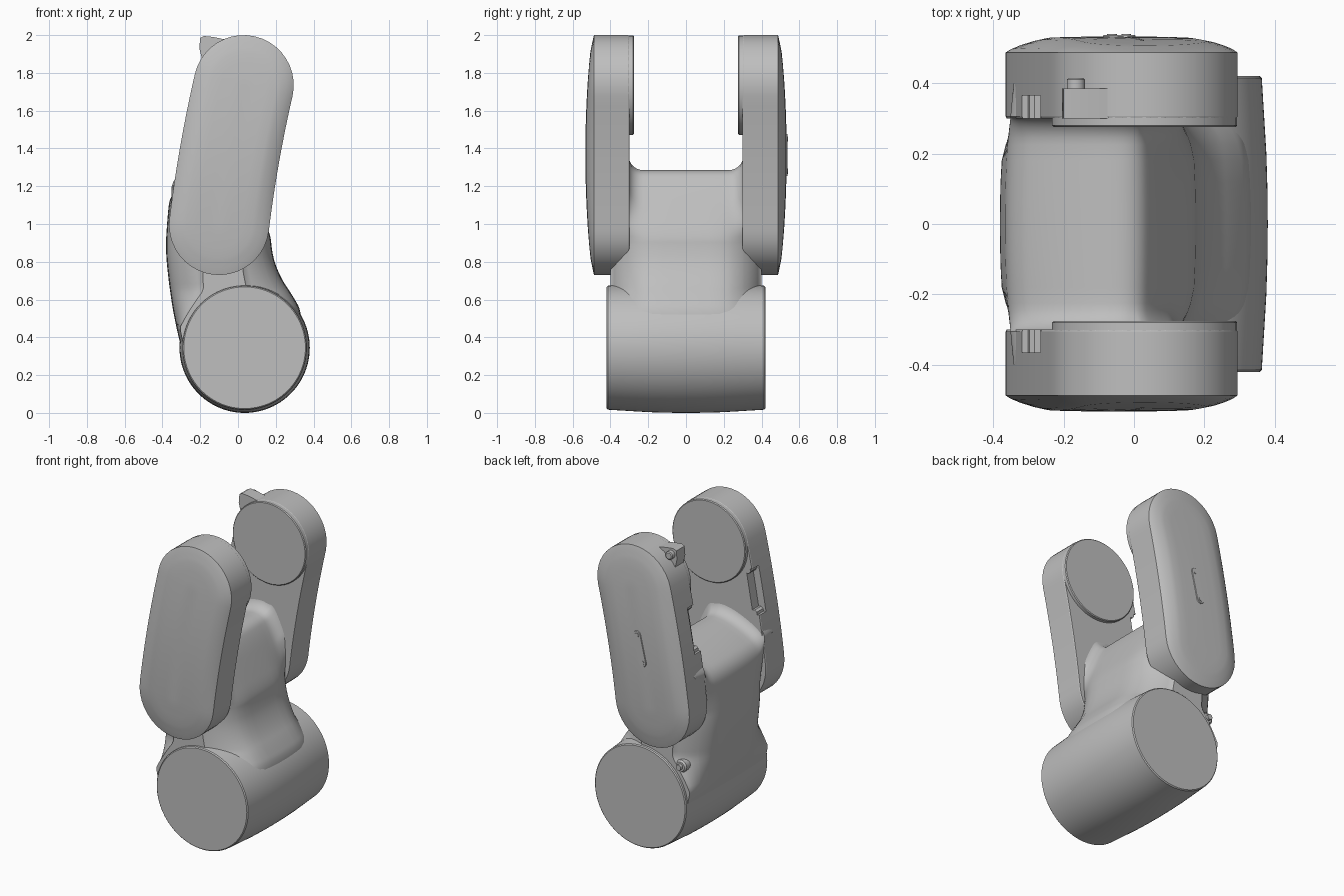
import bpy, bmesh
from math import sin, cos, pi, sqrt, atan2
from mathutils import Vector, Matrix

if "Cube" in bpy.data.objects:
    bpy.data.objects.remove(bpy.data.objects["Cube"], do_unlink=True)

GREY = (0.52, 0.52, 0.52, 1)
mat = bpy.data.materials.new("plain_grey")
mat.use_nodes = True
mat.diffuse_color = GREY
mat.node_tree.nodes["Principled BSDF"].inputs["Base Color"].default_value = GREY


def clamp(v, top=1):
    return min(max(v, 0), top)


def finish(name, bm):
    """Turn a bmesh into a linked grey object."""
    bmesh.ops.recalc_face_normals(bm, faces=bm.faces[:])
    me = bpy.data.meshes.new(name)
    bm.to_mesh(me)
    bm.free()
    me.materials.append(mat)
    ob = bpy.data.objects.new(name, me)
    bpy.context.collection.objects.link(ob)
    return ob


def smooth(ob, angle=0.5):
    bpy.ops.object.select_all(action='DESELECT')
    ob.select_set(True)
    bpy.context.view_layer.objects.active = ob
    bpy.ops.object.shade_smooth_by_angle(angle=angle)


def flat(y, ring):
    """Place an (x, z) outline at depth y."""
    return [(x, y, z) for x, z in ring]


def loft(name, rings):
    """Skin a list of closed 3D rings and cap both ends."""
    bm = bmesh.new()
    loops = [[bm.verts.new(p) for p in ring] for ring in rings]
    n = len(loops[0])
    for a, b in zip(loops, loops[1:]):
        for i in range(n):
            j = (i + 1) % n
            bm.faces.new((a[i], a[j], b[j], b[i]))
    bm.faces.new(loops[0])
    bm.faces.new(loops[-1])
    return finish(name, bm)


def turned(name, cx, cz, steps, n=72):
    """Round part along y from (y, radius) steps."""
    turns = [2 * pi * i / n for i in range(n)]
    smooth(loft(name, [[(cx + r * cos(t), y, cz + r * sin(t)) for t in turns]
                       for y, r in steps]))


def capsule(a, ctrl, b, r, n=14, m=20):
    """Outline at distance r around a gently bent spine."""
    a, ctrl, b = Vector(a), Vector(ctrl), Vector(b)
    right, left = [], []
    for i in range(n + 1):
        t = i / n
        p = a * (1 - t) ** 2 + ctrl * 2 * t * (1 - t) + b * t * t
        d = ((ctrl - a) * (1 - t) + (b - ctrl) * t).normalized()
        side = Vector((d.y, -d.x)) * r
        right.append(p + side)
        left.append(p - side)

    def arc(c, start):
        ang = atan2(start.y - c.y, start.x - c.x)
        return [c + Vector((cos(ang + pi * k / m), sin(ang + pi * k / m))) * r
                for k in range(1, m)]
    pts = right + arc(b, right[-1]) + left[::-1] + arc(a, left[0])
    return [(p.x, p.y) for p in pts]


def chaikin(pts, times=3):
    """Round a closed polygon by corner cutting."""
    for _ in range(times):
        out = []
        for p, q in zip(pts, pts[1:] + pts[:1]):
            out += [tuple(u * .75 + v * .25 for u, v in zip(p, q)),
                    tuple(u * .25 + v * .75 for u, v in zip(p, q))]
        pts = out
    return pts


# Base joint: slightly barrelled drum
half = [(.42, .322), (.414, .328), (.3, .335), (.2, .341), (.1, .344)]
steps = [(-y, r) for y, r in half] + [(0, .345)] + [(y, r) for y, r in half[::-1]]
turned("base_joint", .035, .345, steps, 96)

# Neck and saddle: filleted up into the arms, waisted above the drum
profile = chaikin([(-.374, 1.03), (-.36, 1.16), (-.25, 1.23), (-.1, 1.285), (.01, 1.285),
                   (.06, 1.21), (.12, 1.07), (.173, .94), (.178, .87), (.195, .79),
                   (.235, .7), (.29, .62), (.34, .53), (.33, .35), (.1, .2), (-.2, .15),
                   (-.285, .28), (-.338, .5), (-.368, .7), (-.384, .87)])
FILLET, INNER = .08, .305


def saddle(y):
    t = clamp((abs(y) - INNER + FILLET) / FILLET)
    lift = FILLET * (1 - sqrt(1 - t * t))
    waist = 1 - sqrt(1 - clamp((abs(y) - .16) / .26, .9) ** 2)
    ring = []
    for x, z in profile:
        w = clamp((z - .9) / .2) * lift
        k = .04 * (y / .3) ** 2 + waist * clamp((z - .45) / .2) * clamp((1.12 - z) / .2)
        ring.append((-.08 + (x + .08) * (1 - k) + (w * .5 if x > 0 else 0), y, z + w))
    return ring


ys = [.06, .12, .18, .225, .245, .26, .273, .284, .293, .299, .303, .305,
      .325, .345, .365, .38, .392, .4]
smooth(loft("neck_saddle", [saddle(y) for y in [-v for v in ys[::-1]] + [0] + ys]), .7)

# Fork arms: bent capsules with a bulging cover, pocket and round hub
LOW, BEND, TOP = (-.10, .995), (-.055, 1.365), (.03, 1.735)
SIDE = [(.30, .262), (.306, .265), (.487, .265)]
COVER = [(.25, .28), (.225, .6), (.2, .85), (.175, 1), (.12, 1.04), (.06, 1.06), (.006, 1.07)]


def cover(s, r, rise):
    """Cover outline that swells towards the middle of the arm."""
    return [(x, s * (.488 + rise * (.01 + .032 * clamp(1 - ((z - 1.37) / .63) ** 2))), z)
            for x, z in capsule(LOW, BEND, TOP, r)]


for s, side in ((-1, "front"), (1, "back")):
    arm = loft(side + "_arm", [flat(s * y, capsule(LOW, BEND, TOP, r)) for y, r in SIDE]
               + [cover(s, r, rise) for r, rise in COVER])

    bm = bmesh.new()
    bmesh.ops.create_cube(bm, size=1, matrix=Matrix.Translation((-.285, s * .325, 1.48))
                          @ Matrix.Rotation(.175, 4, 'Y')
                          @ Matrix.Diagonal((.08, .08, .29, 1)))
    bmesh.ops.bevel(bm, geom=[e for e in bm.edges
                              if abs((e.verts[0].co - e.verts[1].co).normalized().y) > .9],
                    offset=.03, segments=3, affect='EDGES')
    cutter = finish(side + "_pocket_cutter", bm)
    cutter.hide_render = True
    mod = arm.modifiers.new("pocket", 'BOOLEAN')
    mod.operation, mod.solver, mod.object = 'DIFFERENCE', 'EXACT', cutter
    bpy.context.view_layer.objects.active = arm
    bpy.ops.object.modifier_apply(modifier=mod.name)
    bpy.data.objects.remove(cutter, do_unlink=True)
    smooth(arm, .4)

    turned(side + "_hub", TOP[0], TOP[1],
           [(s * .32, .263), (s * .28, .263), (s * .275, .258)])

# Latch with its pin on the back arm
latch = [(-.205, 1.93), (-.2, 1.985), (-.18, 1.995), (-.13, 1.99), (-.06, 1.975),
         (-.06, 1.85), (-.18, 1.83)]
smooth(loft("latch", [flat(.30, latch), flat(.385, latch)]))
turned("latch_pin", -.165, 1.955, [(.38, .026), (.41, .026), (.415, .02)], 20)

# Small cover plate with two screws on the back arm
A, B = (-.062, 1.28), (-.022, 1.45)
mid = ((A[0] + B[0]) / 2, (A[1] + B[1]) / 2)
smooth(loft("cover_plate", [flat(y, capsule(A, mid, B, r, 4, 10))
                            for y, r in ((.53, .028), (.537, .025))]))
for i, (x, z) in enumerate((A, B)):
    turned("plate_screw_%d" % (i + 1), x, z, [(.53, .014), (.54, .014)], 16)

# Cable plug beside the neck on the back
turned("plug_body", -.235, .6, [(.28, .04), (.385, .04), (.395, .03)], 24)
turned("plug_tip", -.235, .6, [(.39, .018), (.415, .018)], 16)
